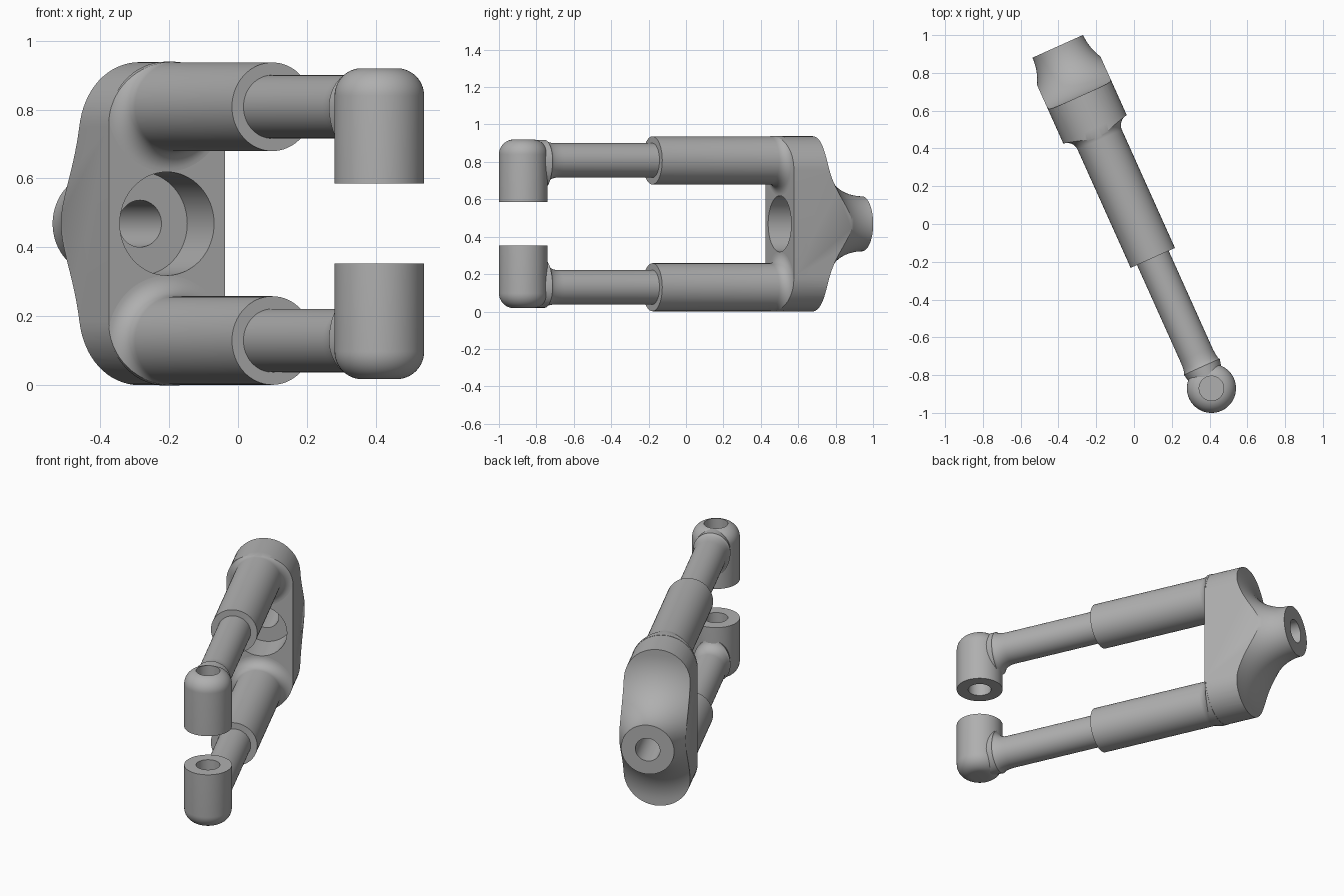
import bpy, bmesh
from math import sin, cos, pi, radians
from mathutils import Matrix

if "Cube" in bpy.data.objects:
    bpy.data.objects.remove(bpy.data.objects["Cube"], do_unlink=True)

grey = bpy.data.materials.new("plain_grey")
grey.use_nodes = True
grey.diffuse_color = (0.43, 0.43, 0.43, 1)
grey.node_tree.nodes["Principled BSDF"].inputs["Base Color"].default_value = grey.diffuse_color

# Local frame: origin at the pin axis and mid height, y runs back along the arms
FRAME = Matrix.Translation((0.41, -0.87, 0.469)) @ Matrix.Rotation(radians(24.2), 4, 'Z')
SEG = 64
ARM_Z = 0.339
BLOCK_FRONT, BLOCK_BACK, TAIL_END = 1.503, 1.696, 1.985


def loft(name, rings, closed=False, flip=1):
    """Skin a list of vertex rings; open lofts get end caps."""
    bm = bmesh.new()
    loops = [[bm.verts.new((x, y, z * flip)) for x, y, z in ring] for ring in rings]
    pairs = list(zip(loops, loops[1:]))
    if closed:
        pairs.append((loops[-1], loops[0]))
    else:
        bm.faces.new(loops[0])
        bm.faces.new(loops[-1])
    for a, b in pairs:
        for i in range(len(a)):
            j = (i + 1) % len(a)
            bm.faces.new((a[i], a[j], b[j], b[i]))
    bmesh.ops.recalc_face_normals(bm, faces=bm.faces)
    mesh = bpy.data.meshes.new(name)
    bm.to_mesh(mesh)
    bm.free()
    mesh.materials.append(grey)
    obj = bpy.data.objects.new(name, mesh)
    obj.matrix_world = FRAME
    bpy.context.collection.objects.link(obj)
    return obj


def oval(y, half, up, down, zc=0):
    """Ring around the y direction with separate upper and lower heights."""
    ring = []
    for i in range(SEG):
        a = 2 * pi * i / SEG
        ring.append((half * cos(a), y, zc + (up if sin(a) > 0 else down) * sin(a)))
    return ring


def turned_y(profile, zc=0):
    return [oval(y, r, r, r, zc) for y, r in profile]


def turned_z(profile):
    return [[(r * cos(2 * pi * i / SEG), r * sin(2 * pi * i / SEG), z) for i in range(SEG)]
            for r, z in profile]


def stadium(name, r, y0, y1):
    """Prism with full round top and bottom."""
    n = SEG // 2
    straight = 0.4685 - 0.184
    outline = []
    for side in (1, -1):
        for i in range(n + 1):
            a = pi * i / n
            outline.append((side * r * cos(a), side * (straight + r * sin(a))))
    return loft(name, [[(x, y, z) for x, z in outline] for y in (y0, y1)])


def combine(obj, cutter, operation):
    mod = obj.modifiers.new("cut", 'BOOLEAN')
    mod.object, mod.operation, mod.solver = cutter, operation, 'EXACT'
    cutter.hide_render = True
    bpy.context.view_layer.update()
    result = bpy.data.meshes.new_from_object(
        obj.evaluated_get(bpy.context.evaluated_depsgraph_get()))
    obj.modifiers.clear()
    obj.data = result
    bpy.data.objects.remove(cutter, do_unlink=True)


parts = []

# Block with a flared tail
block = stadium("block", 0.184, BLOCK_FRONT, 2.1)
R = TAIL_END - BLOCK_BACK
flare = [(1.4, 0.6), (BLOCK_BACK, 0.6)]
for i in range(25):
    a = pi / 2 * i / 24
    flare.append((TAIL_END - R * cos(a), 0.147 + R * (1 - sin(a))))
combine(block, loft("flare_shape", turned_y(flare)), 'INTERSECT')

# Stepped bore through the block and tail
bore = [(1.4, 0.15), (1.693, 0.15), (1.693, 0.068), (2.2, 0.068)]
combine(block, loft("bore", turned_y(bore)), 'DIFFERENCE')
parts.append(block)

for level, flip in (("upper", 1), ("lower", -1)):
    # Thick sleeve with a fillet into the block
    profile = [(0.757, 0.1285)]
    for i in range(11):
        a = pi / 2 * i / 10
        profile.append((BLOCK_FRONT - 0.06 * (1 - sin(a)), 0.1285 + 0.06 * (1 - cos(a))))
    profile.append((1.509, profile[-1][1]))
    sleeve = loft(level + "_sleeve", turned_y(profile, ARM_Z), flip=flip)
    combine(sleeve, stadium("trim", 0.1855, 0.5, 1.6), 'INTERSECT')

    # Thin rod that widens into the pin socket
    rings = [oval(0.07, 0.092, 0.11, 0.145, ARM_Z)]
    for i in range(11):
        a = pi / 2 * i / 10
        k = 1 - sin(a)
        rings.append(oval(0.2 - 0.075 * cos(a), 0.092 + 0.012 * k,
                          0.092 + 0.018 * k, 0.092 + 0.055 * k, ARM_Z))
    rings.append(oval(0.8, 0.092, 0.092, 0.092, ARM_Z))
    rod = loft(level + "_rod", rings, flip=flip)

    # Pin socket: open right through above, blind below
    through = flip == 1
    last = radians(79.2 if through else 90)
    profile = [(0.065, 0.34)] if not through else []
    profile += [(0.065, 0.116), (0.13, 0.116)]
    for i in range(13):
        a = last * i / 12
        profile.append((0.05 + 0.08 * cos(a), 0.371 + 0.08 * sin(a)))
    socket = loft(level + "_pin_socket", turned_z(profile), closed=through, flip=flip)
    parts += [sleeve, rod, socket]

# Smooth shading with sharp edges kept
bpy.ops.object.select_all(action='DESELECT')
for part in parts:
    part.select_set(True)
bpy.context.view_layer.objects.active = block
bpy.ops.object.shade_smooth_by_angle(angle=radians(30))
